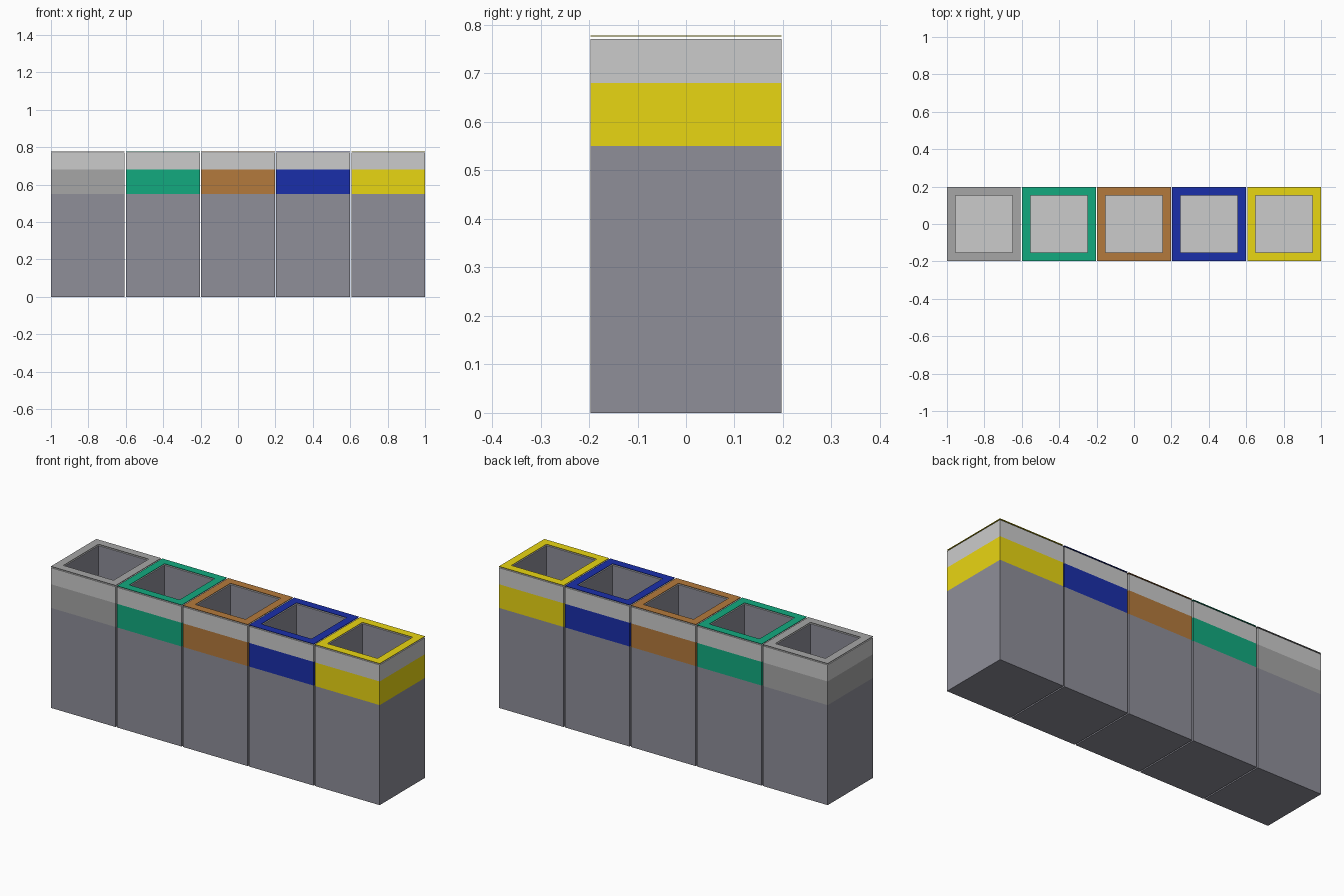
import bpy, bmesh

if "Cube" in bpy.data.objects:
    bpy.data.objects.remove(bpy.data.objects["Cube"])

SIZE, PITCH = 0.394, 0.4015     # bin width and spacing
OUT, INN = SIZE / 2, 0.1525     # half widths of outer wall and opening


def srgb(r, g, b):
    def lin(c):
        c = min(1, c / 197)     # undo view shading
        return c / 12.92 if c <= 0.04045 else ((c + 0.055) / 1.055) ** 2.4
    return (lin(r), lin(g), lin(b), 1)


def material(name, rgb):
    m = bpy.data.materials.new(name)
    m.diffuse_color = srgb(*rgb)
    m.use_nodes = True
    m.node_tree.nodes["Principled BSDF"].inputs["Base Color"].default_value = m.diffuse_color
    return m


def square_loft(name, x, profile, slots, mats, cap=(), closed=False):
    """Skin square loops (half width, z); slots gives a material per strip."""
    bm = bmesh.new()
    loops = [[bm.verts.new((sx * h, sy * h, z))
              for sx, sy in ((-1, -1), (1, -1), (1, 1), (-1, 1))]
             for h, z in profile]
    pairs = list(zip(loops, loops[1:]))
    if closed:
        pairs.append((loops[-1], loops[0]))
    for (a, b), slot in zip(pairs, slots):
        for i in range(4):
            j = (i + 1) % 4
            bm.faces.new((a[i], a[j], b[j], b[i])).material_index = slot
    for index, slot in cap:
        bm.faces.new(loops[index]).material_index = slot
    bmesh.ops.recalc_face_normals(bm, faces=bm.faces)
    me = bpy.data.meshes.new(name)
    bm.to_mesh(me)
    bm.free()
    for m in mats:
        me.materials.append(m)
    ob = bpy.data.objects.new(name, me)
    ob.location.x = x
    bpy.context.collection.objects.link(ob)
    return ob


body = material("body_grey", (110, 110, 118))
light = material("light_grey", (178, 178, 178))
colours = {
    "grey": (128, 128, 128),
    "green": (14, 131, 98),
    "brown": (139, 94, 46),
    "blue": (20, 36, 131),
    "yellow": (180, 165, 14),
}

for i, (label, rgb) in enumerate(colours.items()):
    x = (i - 2) * PITCH
    paint = material(label + "_paint", rgb)
    # hollow bin: lower body, coloured band, light collar, rim, inner walls, floor
    square_loft(label + "_bin", x,
                [(OUT, 0), (OUT, 0.55), (OUT, 0.68), (OUT, 0.771),
                 (INN, 0.771), (INN, 0.05)],
                [0, 1, 2, 2, 0], [body, paint, light],
                cap=[(0, 0), (5, 2)])
    # thin coloured frame floating just above the rim
    square_loft(label + "_lid_frame", x,
                [(OUT, 0.7765), (OUT, 0.7785), (INN, 0.7785), (INN, 0.7765)],
                [0, 0, 0, 0], [paint], closed=True)
